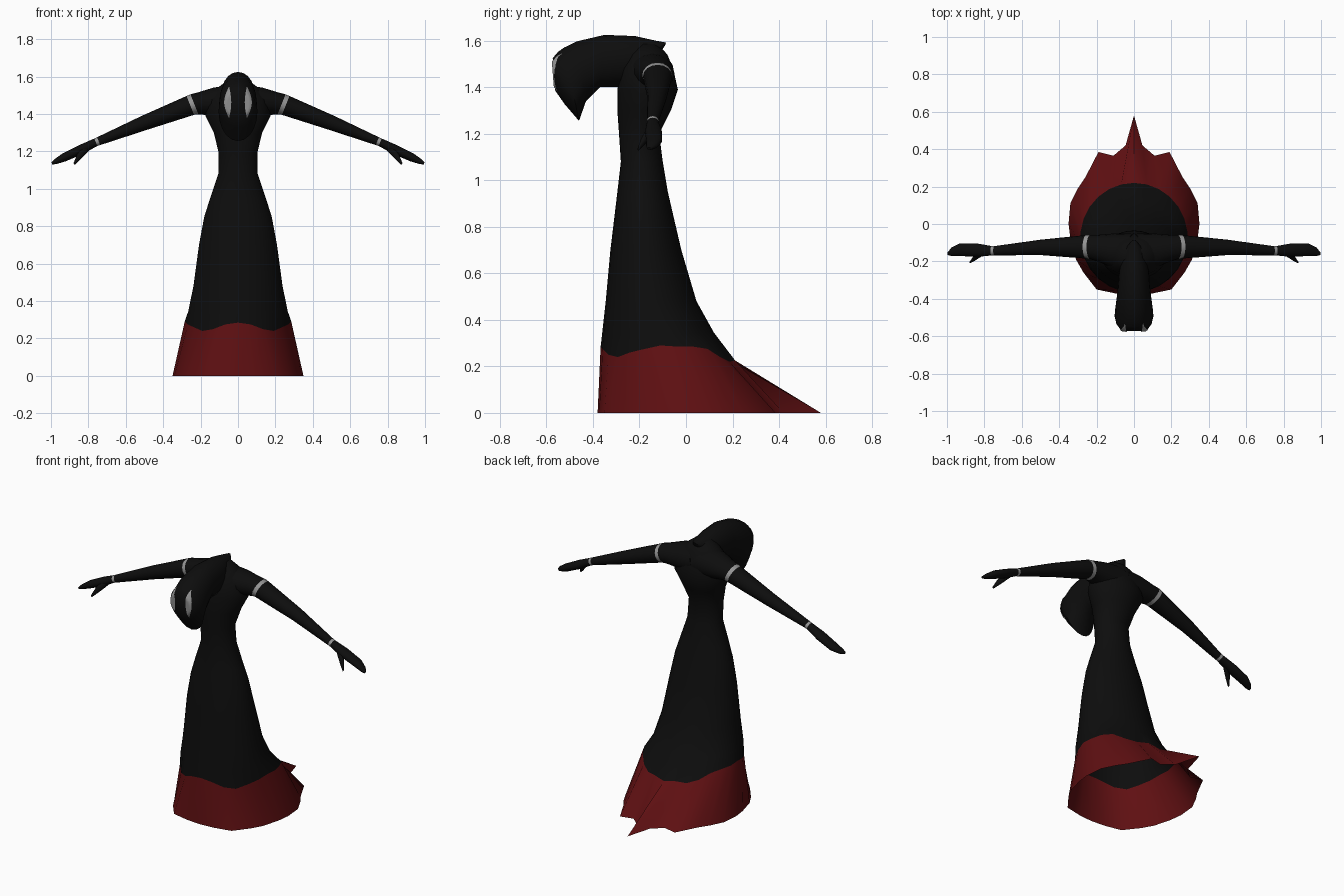
import bpy, bmesh
from math import sin, cos, pi, radians
from mathutils import Vector
from mathutils.bvhtree import BVHTree

cube = bpy.data.objects.get("Cube")
if cube:
    bpy.data.objects.remove(cube)


def material(name, rgb):
    m = bpy.data.materials.new(name)
    m.use_nodes = True
    m.diffuse_color = (*rgb, 1)
    m.node_tree.nodes["Principled BSDF"].inputs["Base Color"].default_value = (*rgb, 1)
    return m


black = material("black_cloth", (0.004, 0.004, 0.004))
red = material("dark_red_hem", (0.115, 0.005, 0.006))
grey = material("pale_grey_trim", (0.3, 0.3, 0.3))


def finish(bm, name, mats, angle=50):
    mesh = bpy.data.meshes.new(name)
    bmesh.ops.recalc_face_normals(bm, faces=bm.faces)
    bm.to_mesh(mesh)
    bm.free()
    for m in mats:
        mesh.materials.append(m)
    ob = bpy.data.objects.new(name, mesh)
    bpy.context.collection.objects.link(ob)
    bpy.ops.object.select_all(action="DESELECT")
    ob.select_set(True)
    bpy.context.view_layer.objects.active = ob
    bpy.ops.object.shade_smooth_by_angle(angle=radians(angle))
    return ob


def loft(name, rings, mats, accent=(), cap_start=True):
    """Skin a list of rings; segments listed in accent take the second colour."""
    bm = bmesh.new()
    loops = [[bm.verts.new(p) for p in ring] for ring in rings]
    n = len(loops[0])
    for s, (a, b) in enumerate(zip(loops, loops[1:])):
        for i in range(n):
            j = (i + 1) % n
            f = bm.faces.new((a[i], a[j], b[j], b[i]))
            f.material_index = int(s in accent)
    if cap_start:
        bm.faces.new(loops[0])
    bm.faces.new(loops[-1])
    return finish(bm, name, mats)


def oval(centre, u, v, n=16):
    c, u, v = Vector(centre), Vector(u), Vector(v)
    return [c + u * cos(2 * pi * i / n) + v * sin(2 * pi * i / n) for i in range(n)]


# Robe: ragged open hem with a train, wavy colour edge, then oval sections
hem_half = [(0, -.38), (.09, -.373), (.2, -.35), (.27, -.26), (.31, -.19),
            (.34, -.08), (.35, 0), (.34, .11), (.3, .19), (.26, .25),
            (.19, .385), (.11, .365), (.045, .42), (0, .58)]
edge_z = [.285, .275, .25, .24, .26, .275, .29, .285, .285, .275, .24, .22, .225, .21]
HALF = len(hem_half) - 1


def robe_ring(w, front, back, z):
    ring = []
    for i in range(2 * HALF):
        a = pi * i / HALF
        k = min(i, 2 * HALF - i)
        height = z[k] if isinstance(z, list) else z
        ring.append((w * sin(a), (front + back) / 2 + (front - back) / 2 * cos(a), height))
    return ring


hem = [(x, y, 0) for x, y in hem_half] + [(-x, y, 0) for x, y in hem_half[-2:0:-1]]
sections = [(.287, -.367, .22, edge_z), (.268, -.36, .12, .345), (.24, -.345, .045, .48),
            (.21, -.325, -.02, .7), (.182, -.307, -.055, .85), (.15, -.295, -.078, .95),
            (.106, -.28, -.1, 1.08), (.106, -.288, -.115, 1.2), (.13, -.295, -.065, 1.3),
            (.175, -.295, -.035, 1.39), (.16, -.28, -.055, 1.48), (.11, -.25, -.08, 1.54),
            (.05, -.22, -.12, 1.585)]
loft("robe", [hem] + [robe_ring(*s) for s in sections], [black, red], {0}, cap_start=False)

# Bowed neck and hood: half width, top point and bottom point of each section
hood_sections = [(.01, (-.085, 1.592), (-.09, 1.58)), (.05, (-.13, 1.6), (-.14, 1.5)),
                 (.08, (-.22, 1.62), (-.29, 1.4)), (.088, (-.35, 1.625), (-.37, 1.4)),
                 (.1, (-.47, 1.597), (-.43, 1.34)), (.104, (-.525, 1.57), (-.46, 1.255)),
                 (.094, (-.55, 1.552), (-.52, 1.325)), (.07, (-.573, 1.525), (-.562, 1.385))]
rings = []
for w, top, low in hood_sections:
    t, b = Vector((0, *top)), Vector((0, *low))
    rings.append(oval((t + b) / 2, (w, 0, 0), (t - b) / 2, 20))
hood = loft("hood", rings, [black])

# Eye slits: thin crescents laid on the front of the hood
tree = BVHTree.FromObject(hood, bpy.context.evaluated_depsgraph_get())
STEPS, ACROSS = 14, 4
for side, label in ((1, "left"), (-1, "right")):
    bm = bmesh.new()
    rows = []
    for i in range(STEPS + 1):
        t = i / STEPS
        bulge = sin(pi * t)
        inner, outer = .047 - .011 * bulge, .049 + .025 * bulge
        row = []
        for j in range(ACROSS + 1):
            x = inner + (outer - inner) * j / ACROSS
            z = 1.38 + .165 * t
            hit = tree.ray_cast(Vector((side * x, -1, z)), Vector((0, 1, 0)))[0]
            y = hit.y if hit else -.54
            row.append(bm.verts.new((side * x, y - .005, z)))
        rows.append(row)
    for a, b in zip(rows, rows[1:]):
        for j in range(ACROSS):
            q = (a[j], a[j + 1], b[j + 1], b[j])
            bm.faces.new(q if side > 0 else q[::-1])
    finish(bm, label + "_eye_slit", [grey])

# Arms: centre, half depth and half thickness; trim bands at shoulder and wrist
arm = [(0, -.15, 1.46, .1, .1), (.1, -.145, 1.46, .095, .085), (.19, -.13, 1.455, .072, .064),
       (.233, -.123, 1.452, .065, .056), (.255, -.122, 1.446, .063, .053),
       (.5, -.125, 1.353, .041, .039), (.745, -.143, 1.255, .025, .022),
       (.76, -.143, 1.249, .025, .021), (.84, -.14, 1.21, .036, .025),
       (.93, -.137, 1.168, .034, .022), (.975, -.148, 1.146, .023, .014),
       (.995, -.158, 1.136, .008, .006)]
thumb = [(.81, -.15, 1.22, .018, .018), (.85, -.18, 1.172, .015, .014),
         (.876, -.205, 1.133, .004, .005)]


def limb(name, path, side, lean, accent=()):
    loft(name, [oval((side * x, y, z), (0, d, 0), (side * lean * h, 0, h * .95))
                for x, y, z, d, h in path], [black, grey], accent)


for side, label in ((1, "left"), (-1, "right")):
    limb(label + "_arm", arm, side, .38, {3, 6})
    limb(label + "_thumb", thumb, side, .7)
